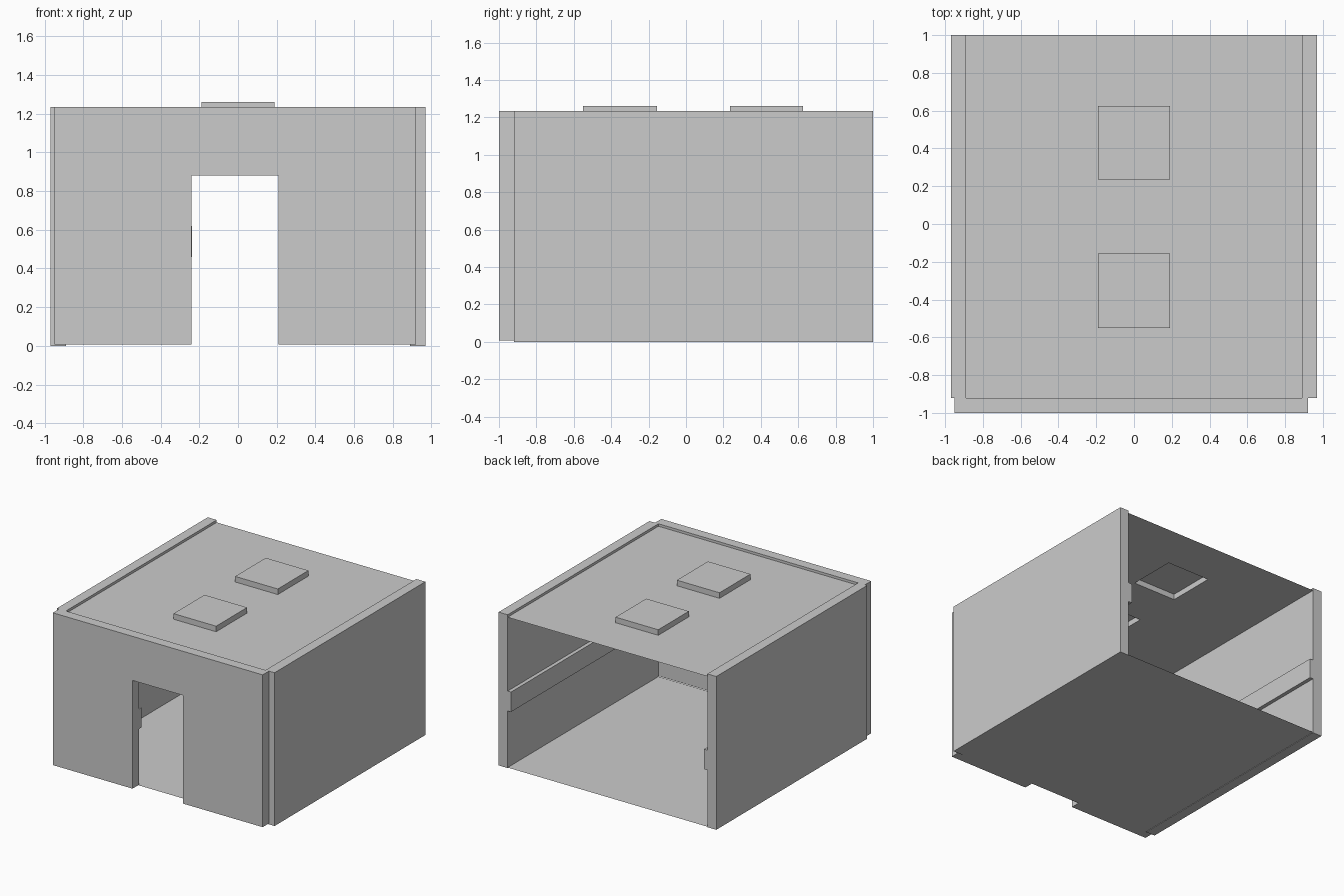
import bpy, bmesh
from mathutils import Vector

if "Cube" in bpy.data.objects:
    bpy.data.objects.remove(bpy.data.objects["Cube"])

TOP, BACK, INNER = 1.235, 1.0, -0.92      # wall top, open back edge, inside of front wall
RAIL_LO, RAIL_HI, RAIL_D = 0.46, 0.62, 0.03


def finish(bm, name):
    bmesh.ops.remove_doubles(bm, verts=bm.verts, dist=1e-5)
    mesh = bpy.data.meshes.new(name)
    bm.to_mesh(mesh)
    bm.free()
    obj = bpy.data.objects.new(name, mesh)
    bpy.context.collection.objects.link(obj)
    return obj


def extruded(name, profile, y0, y1):
    """Extrude an (x, z) outline from y0 to y1."""
    bm = bmesh.new()
    face = bm.faces.new([bm.verts.new((x, y0, z)) for x, z in profile])
    out = bmesh.ops.extrude_face_region(bm, geom=[face], use_keep_orig=True)
    moved = [v for v in out["geom"] if isinstance(v, bmesh.types.BMVert)]
    bmesh.ops.translate(bm, verts=moved, vec=(0, y1 - y0, 0))
    bmesh.ops.recalc_face_normals(bm, faces=bm.faces)
    return finish(bm, name)


def sheet(name, xs, ys, z):
    """Flat sheet split at the given x and y lines; returns its bmesh."""
    bm = bmesh.new()
    grid = [[bm.verts.new((x, y, z)) for x in xs] for y in ys]
    for j in range(len(ys) - 1):
        for i in range(len(xs) - 1):
            bm.faces.new((grid[j][i], grid[j][i + 1], grid[j + 1][i + 1], grid[j + 1][i]))
    return bm


# side walls, each with a rail along the inner face
for name, s in (("left_wall", -1), ("right_wall", 1)):
    outline = [(0.97, 0), (0.97, TOP), (0.89, TOP), (0.89, RAIL_HI),
               (0.89 - RAIL_D, RAIL_HI), (0.89 - RAIL_D, RAIL_LO), (0.89, RAIL_LO), (0.89, 0)]
    extruded(name, [(s * x, z) for x, z in outline], INNER, BACK)

# front wall with doorway
extruded("front_wall", [(-0.95, 0.008), (-0.95, TOP), (0.92, TOP), (0.92, 0.008),
                        (0.21, 0.008), (0.21, 0.88), (-0.24, 0.88), (-0.24, 0.008)], -1.0, INNER)

# inner rails either side of the doorway
for name, x0, x1 in (("front_rail_left", -0.86, -0.237), ("front_rail_right", 0.21, 0.86)):
    extruded(name, [(x0, RAIL_LO), (x1, RAIL_LO), (x1, RAIL_HI), (x0, RAIL_HI)],
             INNER, INNER + RAIL_D)

# floor sheet
finish(sheet("floor", (-0.89, 0.89), (INNER, BACK), 0.004), "floor")

# ceiling sheet with two raised skylights, hollow from below
roof = sheet("ceiling", (-0.89, -0.19, 0.19, 0.89), (INNER, -0.55, -0.155, 0.235, 0.625, BACK), 1.215)
raised = [f for f in roof.faces
          if abs(f.calc_center_median().x) < 0.1
          and min(abs(f.calc_center_median().y - c) for c in (-0.3525, 0.43)) < 0.01]
caps = bmesh.ops.extrude_discrete_faces(roof, faces=raised)["faces"]
for cap in caps:
    bmesh.ops.translate(roof, verts=list(cap.verts), vec=Vector((0, 0, 0.045)))
bmesh.ops.dissolve_limit(roof, angle_limit=0.01, verts=roof.verts, edges=roof.edges)
finish(roof, "ceiling_with_skylights")
